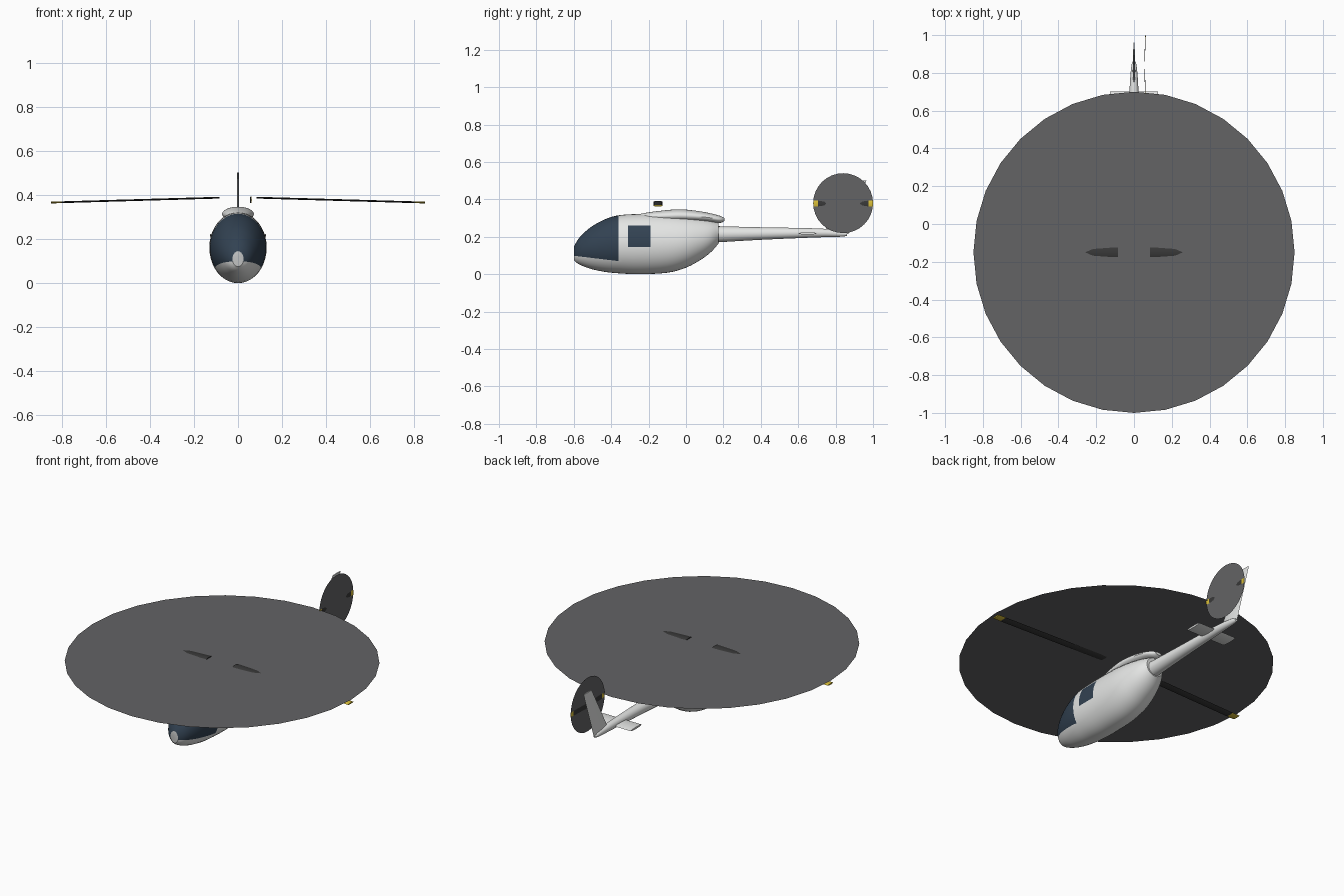
import bpy, bmesh, math
from mathutils import Vector as V

cube = bpy.data.objects.get("Cube")
if cube:
    bpy.data.objects.remove(cube)


def material(name, rgb):
    m = bpy.data.materials.new(name)
    m.use_nodes = True
    m.diffuse_color = (*rgb, 1)
    m.node_tree.nodes["Principled BSDF"].inputs["Base Color"].default_value = (*rgb, 1)
    return m


white = material("white_paint", (0.78, 0.79, 0.78))
grey = material("nose_grey", (0.52, 0.53, 0.53))
glass = material("dark_glass", (0.032, 0.054, 0.084))
blur = material("rotor_grey", (0.125, 0.125, 0.13))
dark = material("blade_black", (0.04, 0.04, 0.04))
yellow = material("tip_yellow", (0.70, 0.52, 0.04))


def finish(name, bm, mats, smooth=True):
    me = bpy.data.meshes.new(name)
    bm.to_mesh(me)
    bm.free()
    ob = bpy.data.objects.new(name, me)
    bpy.context.collection.objects.link(ob)
    for m in mats:
        me.materials.append(m)
    if smooth:
        bpy.ops.object.select_all(action='DESELECT')
        ob.select_set(True)
        bpy.context.view_layer.objects.active = ob
        bpy.ops.object.shade_smooth_by_angle(angle=math.radians(35))
    return ob


def loft(rings, sides):
    """Skin elliptical sections, each given as centre and two half-axes."""
    bm = bmesh.new()
    loops = []
    for c, u, v in rings:
        angles = [2 * math.pi * i / sides for i in range(sides)]
        loops.append([bm.verts.new(V(c) + V(u) * math.cos(a) + V(v) * math.sin(a)) for a in angles])
    for a, b in zip(loops, loops[1:]):
        for i in range(sides):
            j = (i + 1) % sides
            bm.faces.new((a[i], a[j], b[j], b[i]))
    bm.faces.new(loops[0])
    bm.faces.new(loops[-1])
    bmesh.ops.recalc_face_normals(bm, faces=bm.faces[:])
    return bm


def smooth_stations(pts, steps=4):
    """Catmull-Rom refinement of (y, bottom, top, half width) stations."""
    p = [pts[0]] + pts + [pts[-1]]
    out = []
    for a, b, c, d in zip(p, p[1:], p[2:], p[3:]):
        for k in range(steps):
            t = k / steps
            out.append([q + 0.5 * t * (r - o + t * (2 * o - 5 * q + 4 * r - s + t * (3 * (q - r) + s - o)))
                        for o, q, r, s in zip(a, b, c, d)])
    return out + [list(pts[-1])]


def hull(stations, sides):
    return loft([((0, y, (lo + hi) / 2), (w, 0, 0), (0, 0, (hi - lo) / 2))
                 for y, lo, hi, w in smooth_stations(stations)], sides)


# Fuselage with windscreen and side windows cut into the skin
bm = hull([(-0.60, 0.075, 0.145, 0.025), (-0.58, 0.058, 0.182, 0.052), (-0.55, 0.043, 0.217, 0.074),
           (-0.50, 0.026, 0.258, 0.097), (-0.43, 0.012, 0.295, 0.117), (-0.36, 0.005, 0.315, 0.127),
           (-0.25, 0.000, 0.322, 0.130), (-0.10, 0.008, 0.321, 0.129), (0.00, 0.035, 0.312, 0.122),
           (0.08, 0.078, 0.300, 0.103), (0.135, 0.120, 0.288, 0.082), (0.175, 0.165, 0.275, 0.055)], 40)


def cut(point, normal, y0, y1):
    faces = [f for f in bm.faces if y0 < f.calc_center_median().y < y1]
    geom = list({e for f in faces for e in f.edges}) + list({v for f in faces for v in f.verts}) + faces
    bmesh.ops.bisect_plane(bm, geom=geom, plane_co=point, plane_no=normal, dist=1e-5)


screen_y, win_y, win_z = -0.36, (-0.31, -0.19), (0.145, 0.26)
for y in (screen_y, *win_y):
    cut((0, y, 0), (0, 1, 0), -0.5, 0)
cut((0, screen_y, 0.07), (0, 0.12, 1), -0.599, screen_y)
for z in win_z:
    cut((0, 0, z), (0, 0, 1), *win_y)
for f in bm.faces:
    c = f.calc_center_median()
    if c.y < -0.5999:
        f.material_index = 2
    elif c.y < screen_y and c.z > 0.07 - 0.12 * (c.y - screen_y):
        f.material_index = 1
    elif win_y[0] < c.y < win_y[1] and win_z[0] < c.z < win_z[1]:
        f.material_index = 1
finish("fuselage", bm, [white, glass, grey])

# Engine cowling on the roof
finish("engine_cowling", hull(
    [(-0.27, 0.305, 0.317, 0.010), (-0.20, 0.285, 0.331, 0.050), (-0.10, 0.280, 0.343, 0.068),
     (-0.03, 0.280, 0.347, 0.072), (0.05, 0.280, 0.340, 0.070), (0.12, 0.278, 0.328, 0.062),
     (0.18, 0.274, 0.313, 0.046), (0.205, 0.284, 0.300, 0.020)], 24), [white])

# Tail boom, fin and stabilizer
finish("tail_boom", hull([(0.16, 0.170, 0.257, 0.043), (0.40, 0.184, 0.251, 0.034),
                          (0.70, 0.197, 0.245, 0.024), (0.82, 0.200, 0.234, 0.016),
                          (0.86, 0.205, 0.222, 0.009)], 20), [white])
finish("tail_fin", loft([((0, 0.80, 0.215), (0, 0.068, 0), (0.007, 0, 0)),
                         ((0, 0.927, 0.502), (0, 0.038, 0), (0.004, 0, 0))], 8), [white])
finish("stabilizer", loft([((x, 0.65, 0.218), (0, 0.052, 0), (0, 0, 0.006))
                           for x in (-0.127, 0.127)], 8), [white])


# Rotor blades with yellow tips
def blade(name, centre, axis, chord, lift, root, band, tip, droop):
    """Thin blade along axis; droop is its offset along lift at the tip."""
    centre, axis, chord, lift = V(centre), V(axis), V(chord), V(lift)
    thick = lift.normalized()
    rings = []
    for r in (root, band, tip):
        offset = lift * (droop * (r - root) / (tip - root))
        rings.append((centre + axis * r + offset, chord, thick * (0.004 if tip > 0.5 else 0.0015)))
    b = loft(rings, 8)
    for f in b.faces:
        if abs((f.calc_center_median() - centre).dot(axis)) > band + 1e-4:
            f.material_index = 1
    finish(name, b, [dark, yellow])


for side, s in (("left", 1), ("right", -1)):
    blade("main_blade_" + side, (0, -0.15, 0.388), (s, 0, 0), (0, 0.025, 0), (0, 0, 1),
          0.085, 0.80, 0.848, -0.022)
for side, s in (("rear", 1), ("front", -1)):
    blade("tail_blade_" + side, (0.056, 0.84, 0.378), (0, s, 0), (0, 0, 0.015), (1, 0, 0),
          0.02, 0.135, 0.159, 0.005)


# Rotor discs
def disc(name, centre, radius, turn):
    b = bmesh.new()
    bmesh.ops.create_circle(b, cap_ends=True, segments=32, radius=radius)
    ob = finish(name, b, [blur], smooth=False)
    ob.location = centre
    ob.rotation_euler.y = turn


disc("main_rotor_disc", (0, -0.15, 0.387), 0.85, 0)
disc("tail_rotor_disc", (0.06, 0.84, 0.38), 0.16, math.pi / 2)
